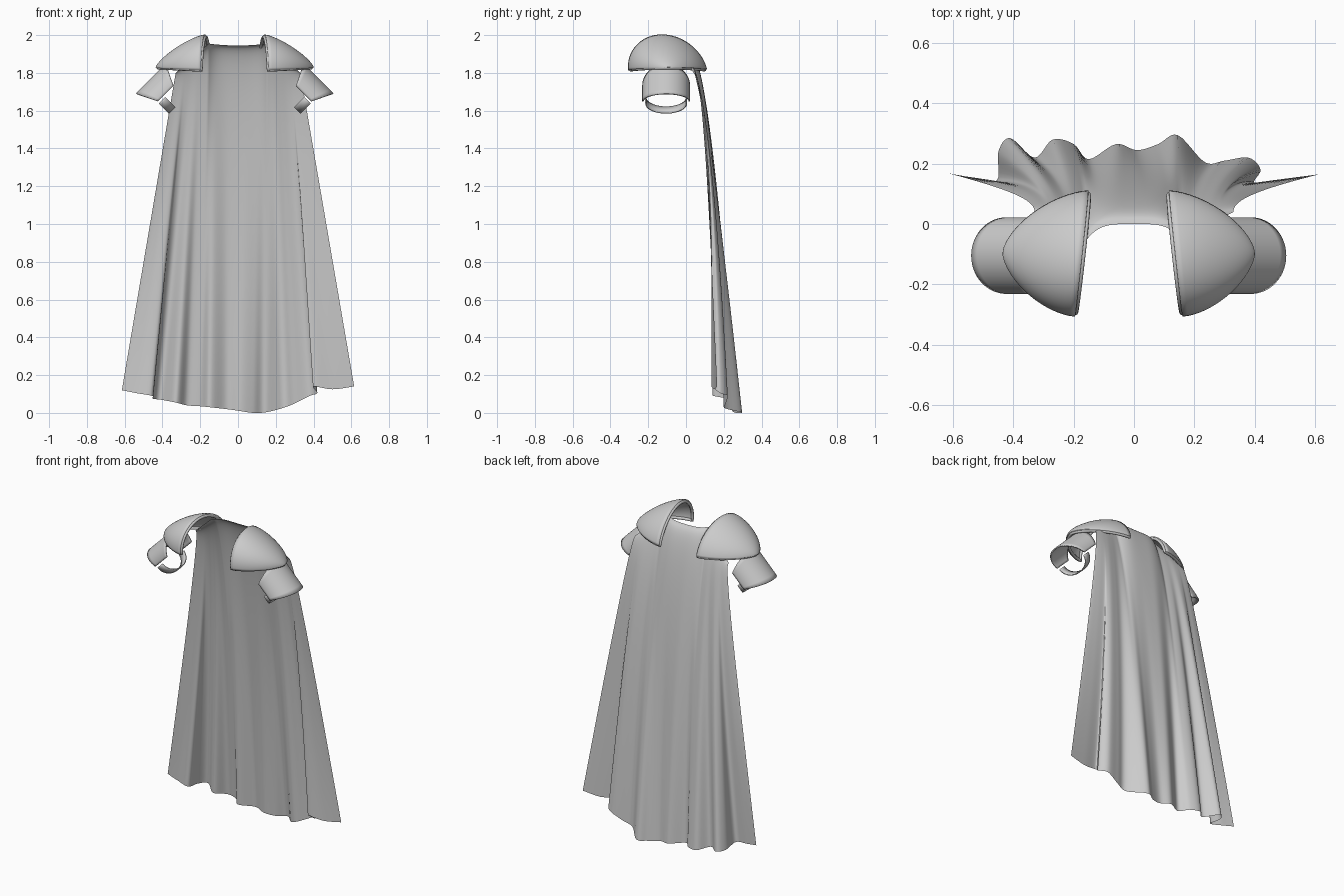
import bpy, bmesh, math
from mathutils import Vector

cube = bpy.data.objects.get("Cube")
if cube:
    bpy.data.objects.remove(cube, do_unlink=True)

GREY = (0.6, 0.6, 0.6, 1)
mat = bpy.data.materials.new("plain_grey")
mat.use_nodes = True
mat.diffuse_color = GREY
mat.node_tree.nodes["Principled BSDF"].inputs["Base Color"].default_value = GREY
MID = -0.0175  # the armour pair sits slightly off centre


def finish(obj):
    obj.data.materials.append(mat)
    bpy.ops.object.select_all(action='DESELECT')
    bpy.context.view_layer.objects.active = obj
    obj.select_set(True)
    bpy.ops.object.shade_smooth_by_angle(angle=math.radians(50))


def sheet(name, fn, cols, rows, flip=False, thick=0):
    """Grid surface from fn(u, v) with u and v running 0..1."""
    bm = bmesh.new()
    grid = [[bm.verts.new(fn(i / cols, j / rows)) for i in range(cols + 1)]
            for j in range(rows + 1)]
    for j in range(rows):
        for i in range(cols):
            f = [grid[j][i], grid[j + 1][i], grid[j + 1][i + 1], grid[j][i + 1]]
            bm.faces.new(f[::-1] if flip else f)
    bmesh.ops.remove_doubles(bm, verts=bm.verts, dist=0.0005)
    me = bpy.data.meshes.new(name)
    bm.to_mesh(me)
    bm.free()
    obj = bpy.data.objects.new(name, me)
    bpy.context.collection.objects.link(obj)
    if thick:
        m = obj.modifiers.new("thickness", 'SOLIDIFY')
        m.thickness, m.offset = thick, -1
    finish(obj)
    return obj


def rim(name, pts, radius):
    """Rounded closed border following the given points."""
    cu = bpy.data.curves.new(name, 'CURVE')
    cu.dimensions = '3D'
    cu.bevel_depth, cu.bevel_resolution = radius, 2
    sp = cu.splines.new('POLY')
    sp.points.add(len(pts) - 1)
    for p, co in zip(sp.points, pts):
        p.co = (*co, 1)
    sp.use_cyclic_u = True
    obj = bpy.data.objects.new(name, cu)
    bpy.context.collection.objects.link(obj)
    bpy.ops.object.select_all(action='DESELECT')
    bpy.context.view_layer.objects.active = obj
    obj.select_set(True)
    bpy.ops.object.convert(target='MESH')
    finish(bpy.context.object)


# Cape: hem points with deep folds, gathered up to the neck and shoulders
HEM = [Vector(p) for p in (
    (-.615, .168, .12), (-.54, .155, .105), (-.455, .145, .09), (-.45, .24, .075),
    (-.41, .285, .07), (-.33, .22, .055), (-.27, .28, .04), (-.2, .265, .035),
    (-.15, .215, .03), (-.06, .265, .02), (.01, .245, .01), (.08, .265, 0),
    (.145, .295, .003), (.235, .205, .025), (.3, .21, .05), (.38, .22, .09),
    (.42, .18, .105), (.4, .135, .14), (.5, .15, .125), (.615, .165, .14))]


def hem(u):
    t = u * (len(HEM) - 1)
    i = min(int(t), len(HEM) - 2)
    t -= i
    a, b, c, d = (HEM[min(max(i + k, 0), len(HEM) - 1)] for k in (-1, 0, 1, 2))
    return b + (c - a) * t / 2 + (a - 2.5 * b + 2 * c - d / 2) * t * t \
        + (1.5 * (b - c) + (d - a) / 2) * t ** 3


def cape(u, v):
    v = v ** 1.5
    e = hem(u)
    s = 2 * u - 1
    side, q = math.copysign(1, s), abs(s) ** 0.6
    if q < 0.45:
        q /= 0.45
        top = Vector((side * 0.155 * q, -0.05 * q ** 4, 1.945 + 0.01 * q * q))
    else:
        w = (q - 0.45) / 0.55
        top = Vector((side * (0.155 + 0.175 * w), -0.05 + 0.09 * w, 1.955 - 0.155 * w))
    base = 0.24 - 0.09 * s ** 4
    y = top.y + (base - top.y) * v ** 0.45 + (e.y - base) * v ** 1.5
    return (top.x + (e.x - top.x) * v, y, max(0, top.z + (e.z - top.z) * v))


sheet("cape", cape, 114, 50)

for label, sg in (("left", 1), ("right", -1)):
    def place(x, y, z):
        return Vector((MID + sg * x, y, z))

    # Shoulder pad: half dome, open towards the neck, tapering to the outside
    def pad(u, v):
        a, t = math.pi * u, math.sin(v * math.pi / 2)
        w = max(0, 1 - t ** 1.6) ** 0.65
        h = max(0, 1 - t ** 1.3) ** 0.8
        rise = math.sin(a) ** 1.1 if 0 < u < 1 else 0
        x = 0.155 + 0.25 * t - 0.022 * math.cos(a) * (1 - t)
        y = -0.097 + (0.195 * math.cos(a) - 0.03 * rise) * w
        return place(x, y, 1.815 + 0.175 * h * rise + 0.012 * t)

    sheet(label + "_shoulder_pad", pad, 32, 20, sg < 0, 0.014)
    n = 24
    border = [pad(i / n, 0) for i in range(n + 1)]
    border += [pad(1, j / n) for j in range(1, n + 1)]
    border += [pad(0, j / n) for j in range(n - 1, 0, -1)]
    rim(label + "_shoulder_pad_rim", border, 0.009)

    # Upper arm guard: curved plate slanting down and outwards
    def around(s, a, cx, cz, width, depth):
        k = math.sqrt(0.5)
        d = depth * math.sin(a)
        return place(cx + k * (s + d), -0.105 + width * math.cos(a), cz + k * (d - s))

    def guard(u, v):
        a = math.pi * u
        s = (2 * v - 1) * (0.058 + 0.052 * math.sin(a))
        return around(s, a, 0.365, 1.69, 0.119, 0.105)

    sheet(label + "_arm_guard", guard, 28, 8, sg < 0, 0.008)

    # Strap closing the guard under the arm
    def strap(u, v):
        return around(0.048 * (v - 0.5), math.pi * (1 + u), 0.385, 1.655, 0.105, 0.07)

    sheet(label + "_arm_strap", strap, 24, 2, sg < 0, 0.006)
